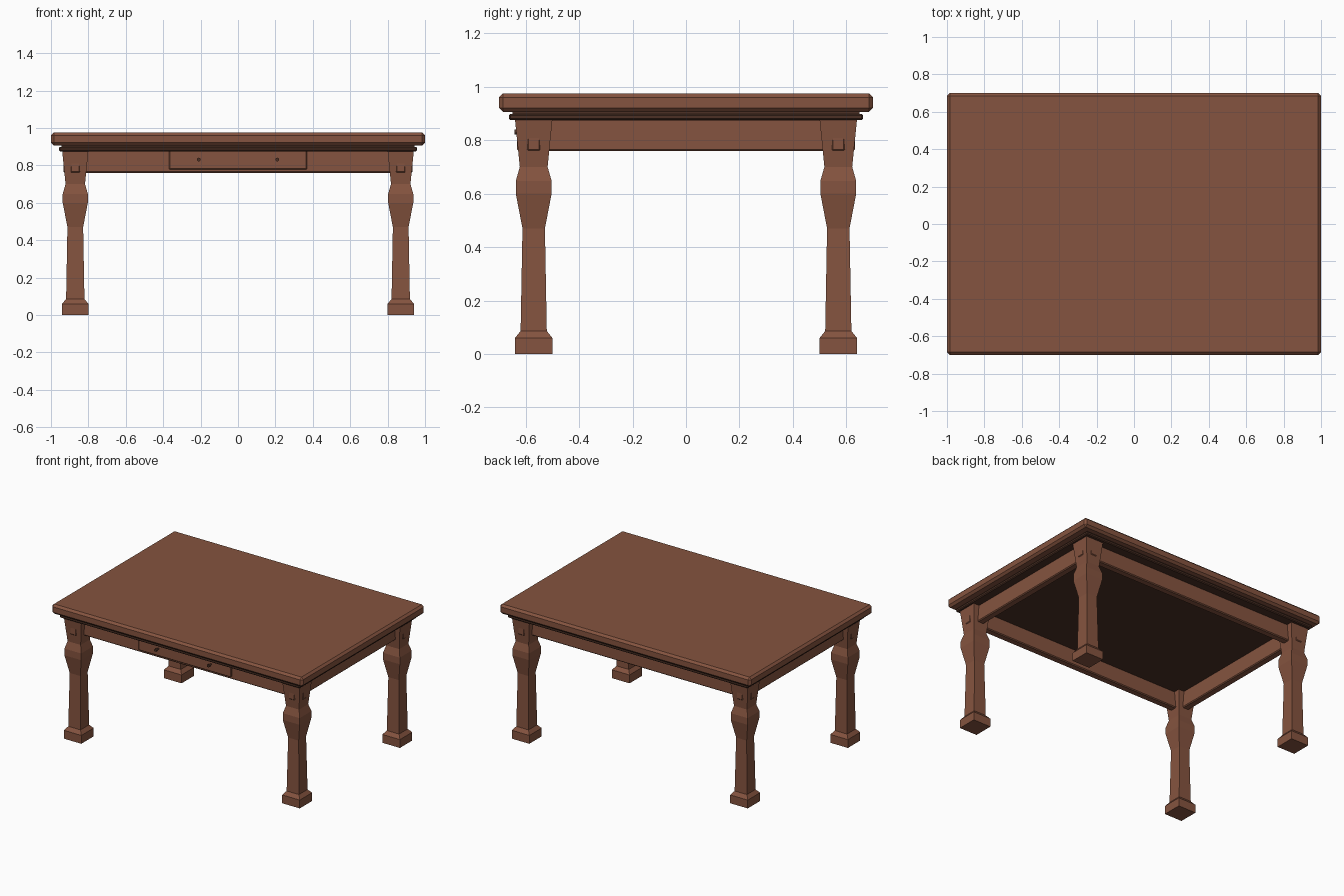
import bpy, bmesh
from math import radians
from mathutils import Matrix

if "Cube" in bpy.data.objects:
    bpy.data.objects.remove(bpy.data.objects["Cube"])


def material(name, rgb):
    m = bpy.data.materials.new(name)
    m.diffuse_color = (*rgb, 1)
    m.use_nodes = True
    m.node_tree.nodes["Principled BSDF"].inputs["Base Color"].default_value = m.diffuse_color
    return m


WOOD = material("brown wood", (0.235, 0.088, 0.050))
DARK = material("dark brown wood", (0.072, 0.030, 0.018))


def add_object(name, bm, mat, bevel=0):
    bmesh.ops.recalc_face_normals(bm, faces=bm.faces)
    mesh = bpy.data.meshes.new(name)
    bm.to_mesh(mesh)
    bm.free()
    mesh.materials.append(mat)
    ob = bpy.data.objects.new(name, mesh)
    bpy.context.collection.objects.link(ob)
    if bevel:
        mod = ob.modifiers.new("chamfer", "BEVEL")
        mod.width = bevel
        mod.segments = 1
    return ob


def box(name, lo, hi, mat, bevel=0):
    bm = bmesh.new()
    bmesh.ops.create_cube(bm, size=1)
    for v in bm.verts:
        v.co = [(a + b) / 2 + c * (b - a) for a, b, c in zip(lo, hi, v.co)]
    return add_object(name, bm, mat, bevel)


def slab(name, hx, hy, z0, z1, mat, bevel=0):
    return box(name, (-hx, -hy, z0), (hx, hy, z1), mat, bevel)


# Table top and the stepped dark moulding beneath it
slab("table_top", 1.0, 0.70, 0.906, 0.975, WOOD, 0.015)
slab("upper_moulding", 0.943, 0.65, 0.89, 0.91, DARK)
slab("lower_moulding", 0.957, 0.663, 0.875, 0.899, DARK, 0.006)

# Square legs: (height, half width) of each level
LEG_X, LEG_Y = 0.87, 0.57
PROFILE = [(0, 0.07), (0.06, 0.07), (0.086, 0.049), (0.47, 0.042),
           (0.60, 0.067), (0.648, 0.067), (0.70, 0.052), (0.878, 0.07)]


def leg(name, x, y):
    bm = bmesh.new()
    rings = [[bm.verts.new((x + sx * h, y + sy * h, z))
              for sx, sy in ((-1, -1), (1, -1), (1, 1), (-1, 1))]
             for z, h in PROFILE]
    for a, b in zip(rings, rings[1:]):
        for i in range(4):
            j = (i + 1) % 4
            bm.faces.new((a[i], a[j], b[j], b[i]))
    bm.faces.new(rings[0])
    bm.faces.new(rings[-1])
    add_object(name, bm, WOOD)


for sy, fb in ((-1, "front"), (1, "back")):
    for sx, lr in ((-1, "left"), (1, "right")):
        leg(f"{fb}_{lr}_leg", sx * LEG_X, sy * LEG_Y)

# Aprons, whose ends poke through the legs as tenons
T = 0.026
for s, fb, lr in ((-1, "front", "left"), (1, "back", "right")):
    y, x = s * LEG_Y, s * LEG_X
    box(f"{fb}_apron", (-0.933, y - T, 0.76), (0.933, y + T, 0.88), WOOD, 0.006)
    box(f"{lr}_apron", (x - T, -0.633, 0.76), (x + T, 0.633, 0.88), WOOD, 0.006)

# Drawer front with two small round knobs
box("drawer_front", (-0.368, -0.608, 0.778), (0.368, -0.58, 0.878), WOOD, 0.004)
for s, lr in ((-1, "left"), (1, "right")):
    bm = bmesh.new()
    rot = Matrix.Rotation(radians(90), 4, "X")
    for r, y, d in ((0.006, -0.615, 0.03), (0.01, -0.634, 0.014)):
        bmesh.ops.create_cone(bm, cap_ends=True, segments=12, radius1=r, radius2=r,
                              depth=d, matrix=Matrix.Translation((s * 0.21, y, 0.831)) @ rot)
    add_object(f"{lr}_knob", bm, DARK)
